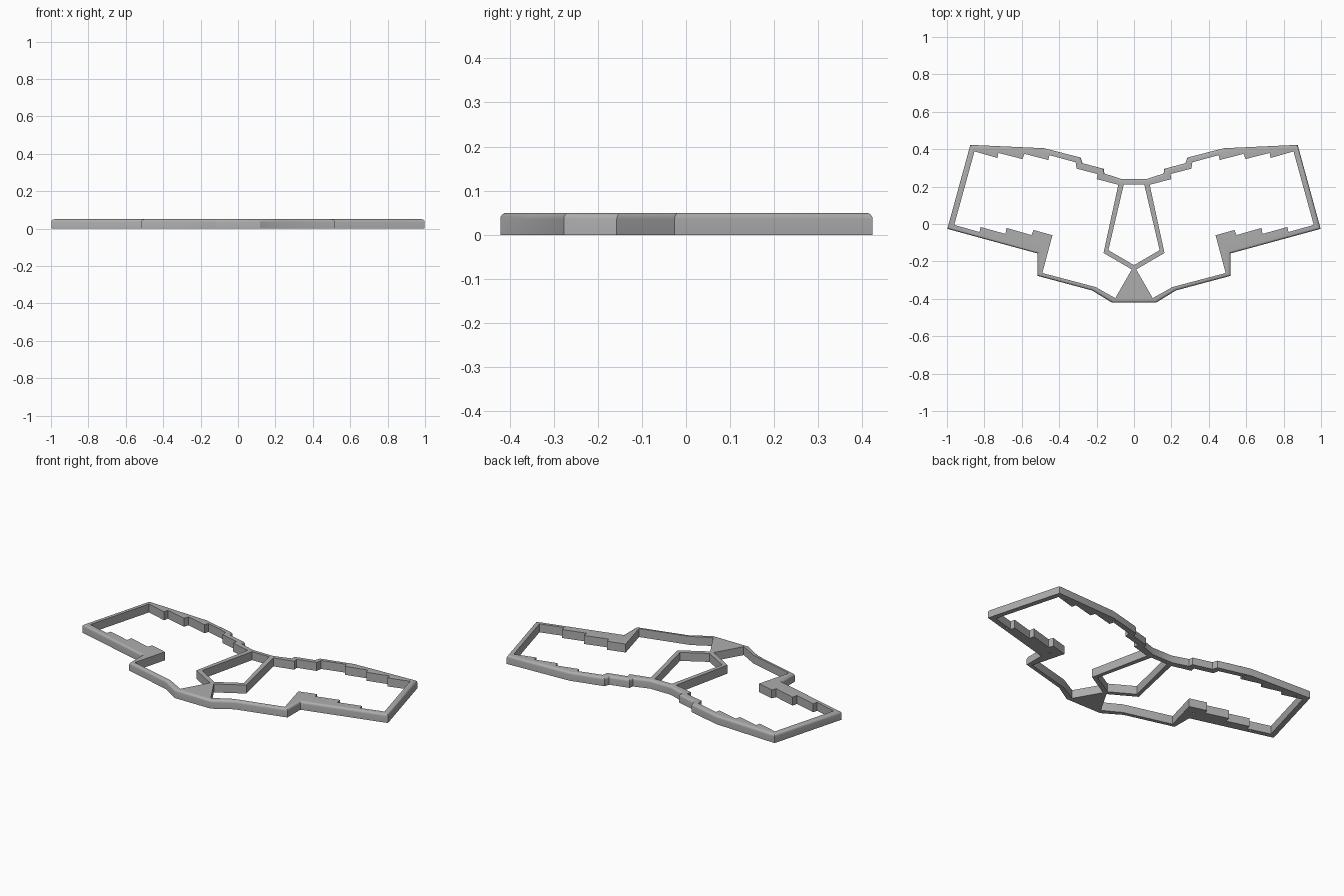
import bpy, bmesh, math
from mathutils import Vector

if "Cube" in bpy.data.objects:
    bpy.data.objects.remove(bpy.data.objects["Cube"])

HEIGHT, ROUND = 0.05, 0.014

# Right half of the outer wall, from back centre to front centre
outer_half = [(0.067, 0.24), (0.158, 0.27), (0.162, 0.295), (0.275, 0.325), (0.285, 0.355),
              (0.48, 0.405), (0.875, 0.423), (0.998, -0.026), (0.517, -0.157),
              (0.517, -0.277), (0.225, -0.355), (0.117, -0.421)]
# Right key opening, with the stepped edges along back and front
opening = [(0.084, 0.21), (0.2, 0.24), (0.195, 0.267), (0.307, 0.296), (0.312, 0.33),
           (0.452, 0.368), (0.458, 0.342), (0.586, 0.375), (0.596, 0.347), (0.725, 0.38),
           (0.73, 0.353), (0.853, 0.388), (0.961, -0.005), (0.826, -0.043), (0.82, -0.016),
           (0.687, -0.053), (0.682, -0.021), (0.548, -0.059), (0.537, -0.032),
           (0.436, -0.06), (0.49, -0.262), (0.206, -0.337), (0.1, -0.396),
           (0.012, -0.243), (0.163, -0.155)]
# Central five-sided opening
centre = [(0.055, 0.21), (0.137, -0.14), (0, -0.22), (-0.137, -0.14), (-0.055, 0.21)]


def mirrored(pts):
    return [(-x, y) for x, y in reversed(pts)]


def inset(pts, d):
    """Move a clockwise outline inward by d with mitred corners."""
    out = []
    for i, p in enumerate(pts):
        p = Vector(p)
        a = (p - Vector(pts[i - 1])).normalized()
        b = (Vector(pts[(i + 1) % len(pts)]) - p).normalized()
        na, nb = Vector((a.y, -a.x)), Vector((b.y, -b.x))
        q = p + (na + nb) * (d / (1 + na.dot(nb)))
        out.append((q.x, q.y))
    return out


def ring(bm, pts, z):
    vs = [bm.verts.new((x, y, z)) for x, y in pts]
    return vs, [bm.edges.new((vs[i - 1], vs[i])) for i in range(len(vs))]


def bridge(bm, a, b):
    for i in range(len(a)):
        bm.faces.new((a[i - 1], a[i], b[i], b[i - 1]))


# Frame: outer wall with rounded top edge, straight inner walls, flat caps
bm = bmesh.new()
outer = outer_half + mirrored(outer_half)
steps = [(0, 0)] + [(ROUND * (1 - math.cos(t)), HEIGHT - ROUND + ROUND * math.sin(t))
                    for t in (i * math.pi / 8 for i in range(5))]
rings = [ring(bm, inset(outer, d), z) for d, z in steps]
for lo, hi in zip(rings, rings[1:]):
    bridge(bm, lo[0], hi[0])
bottom, top = list(rings[0][1]), list(rings[-1][1])
for hole in (opening, mirrored(opening), centre):
    lo, hi = ring(bm, hole, 0), ring(bm, hole, HEIGHT)
    bridge(bm, lo[0], hi[0])
    bottom += lo[1]
    top += hi[1]
for cap, n in ((bottom, (0, 0, -1)), (top, (0, 0, 1))):
    bmesh.ops.triangle_fill(bm, edges=cap, use_beauty=True, normal=n)
bmesh.ops.recalc_face_normals(bm, faces=bm.faces)
mesh = bpy.data.meshes.new("case_frame")
bm.to_mesh(mesh)
frame = bpy.data.objects.new("case_frame", mesh)
bpy.context.collection.objects.link(frame)

grey = bpy.data.materials.new("grey")
grey.diffuse_color = (0.42, 0.42, 0.42, 1)
grey.use_nodes = True
grey.node_tree.nodes["Principled BSDF"].inputs["Base Color"].default_value = grey.diffuse_color
mesh.materials.append(grey)

# Blind screw holes in the underside
bm = bmesh.new()
for x, y in [(0.5, -0.1), (0.85, -0.047), (0.8, 0.39), (0.46, 0.38)]:
    for s in (-1, 1):
        c = bmesh.ops.create_cone(bm, cap_ends=True, segments=16, radius1=0.007,
                                  radius2=0.007, depth=0.06)
        bmesh.ops.translate(bm, verts=c["verts"], vec=(s * x, y, 0))
cut_mesh = bpy.data.meshes.new("screw_hole_cutter")
bm.to_mesh(cut_mesh)
cutter = bpy.data.objects.new("screw_hole_cutter", cut_mesh)
bpy.context.collection.objects.link(cutter)
cutter.hide_render = True
cutter.hide_set(True)
cut = frame.modifiers.new("screw_holes", 'BOOLEAN')
cut.operation, cut.solver, cut.object = 'DIFFERENCE', 'EXACT', cutter

# Smooth the rounded rim, keep the corners sharp
bpy.context.view_layer.objects.active = frame
frame.select_set(True)
bpy.ops.object.shade_smooth_by_angle(angle=math.radians(30))
